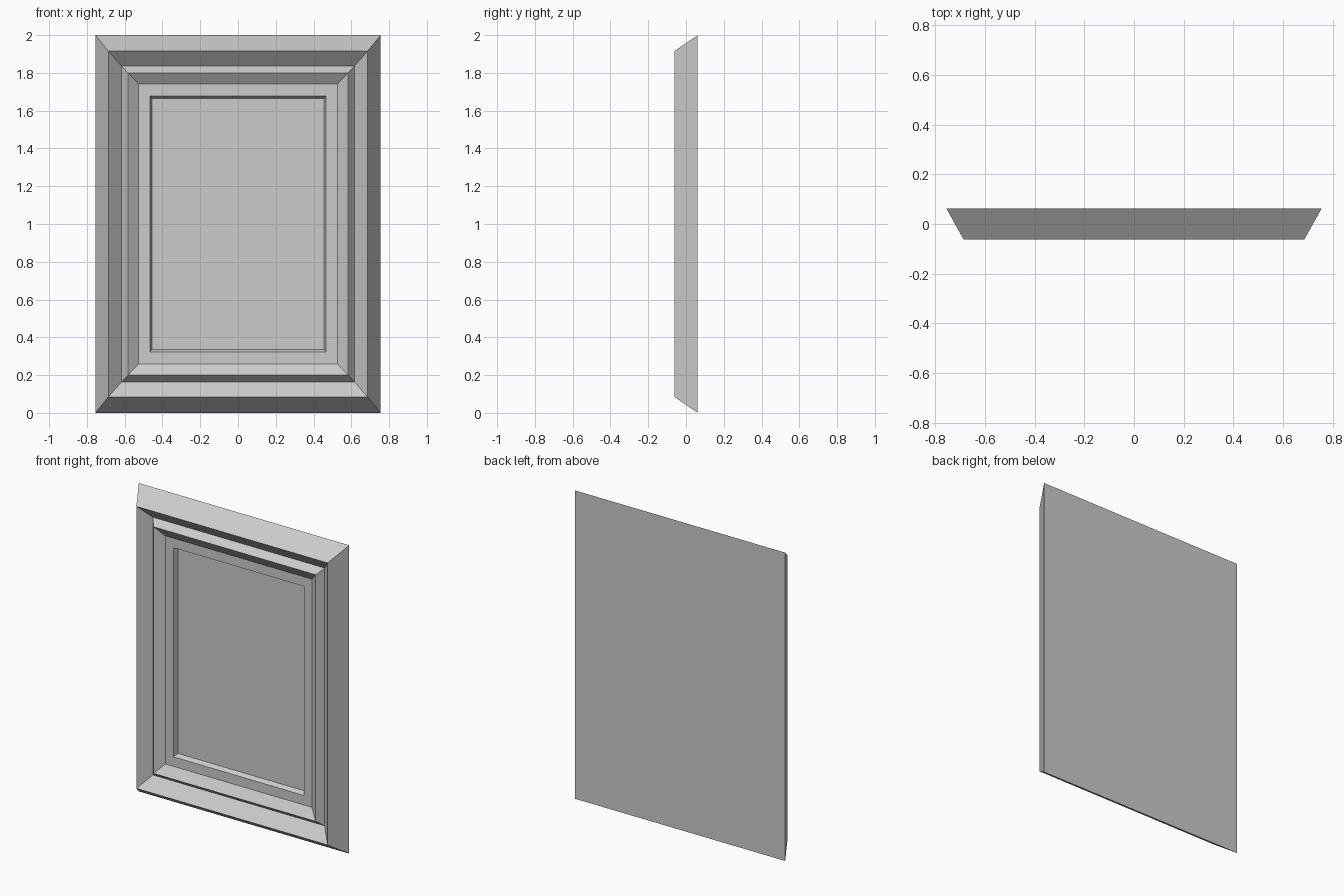
import bpy
import bmesh

cube = bpy.data.objects.get("Cube")
if cube:
    bpy.data.objects.remove(cube, do_unlink=True)

BACK = 0.062
CENTRE_Z = 1.0

# Single painted finish
grey = bpy.data.materials.new("light_grey")
colour = (0.6, 0.6, 0.6, 1.0)
grey.use_nodes = True
grey.diffuse_color = colour
grey.node_tree.nodes["Principled BSDF"].inputs["Base Color"].default_value = colour


def rectangle(bm, half_x, half_z, y):
    """One rectangular ring of the moulding profile."""
    corners = ((-1, -1), (1, -1), (1, 1), (-1, 1))
    return [bm.verts.new((sx * half_x, y, CENTRE_Z + sz * half_z)) for sx, sz in corners]


def loft(name, profile, closed_profile):
    """Join successive rectangles; either close the loop or cap both ends."""
    bm = bmesh.new()
    rings = [rectangle(bm, *step) for step in profile]
    pairs = list(zip(rings, rings[1:]))
    if closed_profile:
        pairs.append((rings[-1], rings[0]))
    else:
        bm.faces.new(rings[0])
        bm.faces.new(rings[-1])
    for a, b in pairs:
        for i in range(4):
            j = (i + 1) % 4
            bm.faces.new((a[i], a[j], b[j], b[i]))
    bmesh.ops.recalc_face_normals(bm, faces=bm.faces)
    mesh = bpy.data.meshes.new(name)
    bm.to_mesh(mesh)
    bm.free()
    mesh.materials.append(grey)
    obj = bpy.data.objects.new(name, mesh)
    bpy.context.collection.objects.link(obj)
    return obj


# Mitred moulding: outer bevel, cove, inner bead, slope to the panel
inner = (0.526, 0.74)
loft("frame_moulding", [
    (0.755, 1.0, BACK),
    (0.686, 0.915, -BACK),
    (0.616, 0.836, 0.008),
    (0.582, 0.80, -0.035),
    (*inner, 0.007),
    (*inner, BACK),
], True)

# Flat border with the recessed picture panel
loft("recessed_panel", [
    (*inner, BACK),
    (*inner, 0.007),
    (0.467, 0.678, 0.007),
    (0.456, 0.664, 0.036),
], False)
